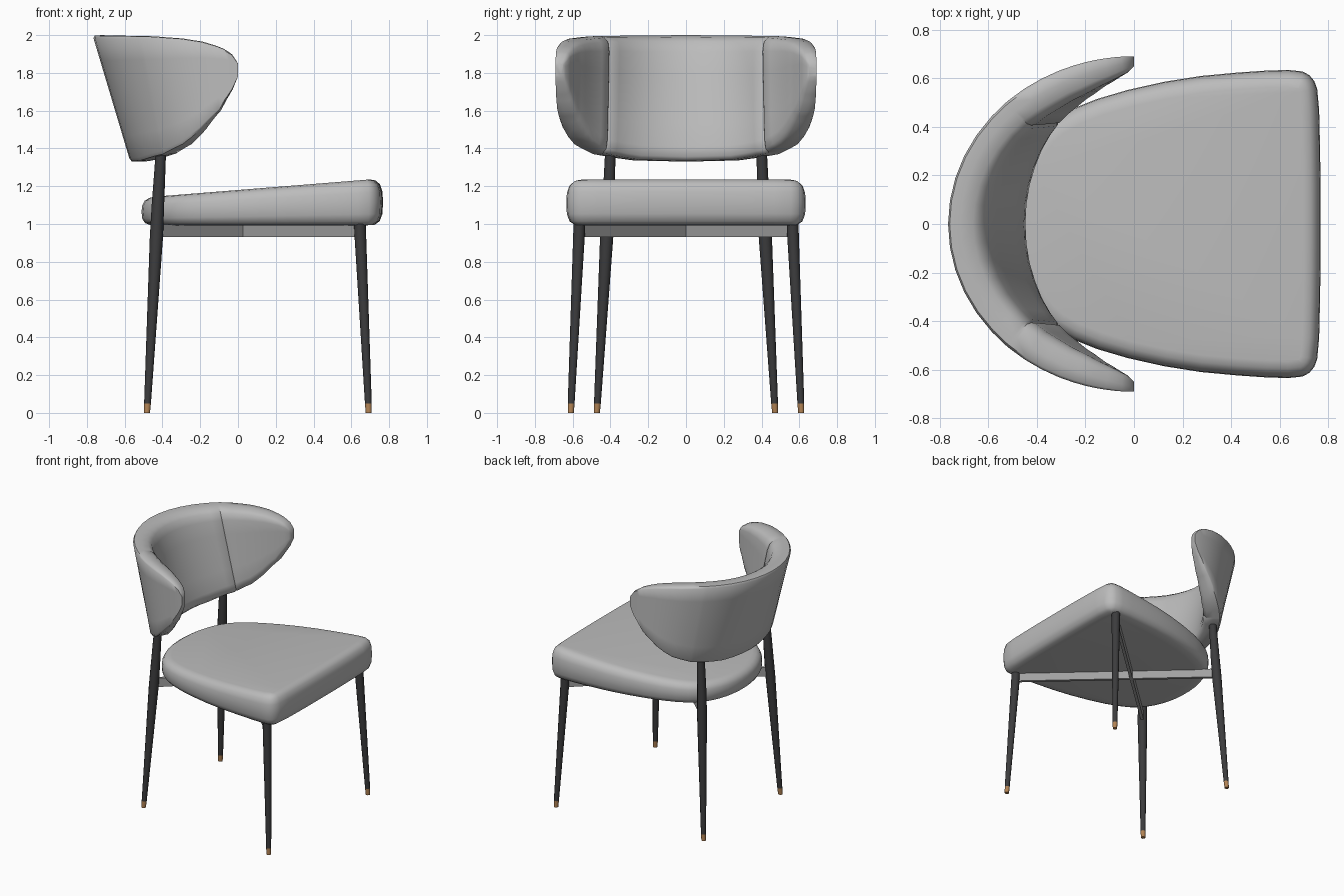
import bpy, bmesh, math
from mathutils import Vector

if "Cube" in bpy.data.objects:
    bpy.data.objects.remove(bpy.data.objects["Cube"])


def material(name, rgb):
    m = bpy.data.materials.new(name)
    m.diffuse_color = (*rgb, 1)
    m.use_nodes = True
    m.node_tree.nodes["Principled BSDF"].inputs["Base Color"].default_value = m.diffuse_color
    return m


FABRIC = material("grey fabric", (0.5, 0.5, 0.5))
METAL = material("black metal", (0.045, 0.045, 0.047))
COPPER = material("copper", (0.45, 0.23, 0.09))
BRACE = material("grey brace", (0.36, 0.36, 0.36))


def loft(name, rings, mats, rule=None, angle=40):
    """Skin a list of equal closed rings and cap both ends."""
    bm = bmesh.new()
    vs = [[bm.verts.new(p) for p in r] for r in rings]
    n = len(rings[0])
    for a, b in zip(vs, vs[1:]):
        for i in range(n):
            j = (i + 1) % n
            bm.faces.new((a[i], a[j], b[j], b[i]))
    bm.faces.new(vs[0][::-1])
    bm.faces.new(vs[-1])
    bmesh.ops.recalc_face_normals(bm, faces=bm.faces)
    if rule:
        for f in bm.faces:
            f.material_index = rule(f.calc_center_median())
    me = bpy.data.meshes.new(name)
    bm.to_mesh(me)
    bm.free()
    ob = bpy.data.objects.new(name, me)
    bpy.context.collection.objects.link(ob)
    for m in mats:
        me.materials.append(m)
    bpy.ops.object.select_all(action='DESELECT')
    ob.select_set(True)
    bpy.context.view_layer.objects.active = ob
    bpy.ops.object.shade_smooth_by_angle(angle=math.radians(angle))
    return ob


def interp(table, x):
    for (x0, y0), (x1, y1) in zip(table, table[1:]):
        if x <= x1:
            return y0 + (y1 - y0) * (x - x0) / (x1 - x0)
    return table[-1][1]


# Seat cushion: rounded plan outline, stacked with a soft edge profile
half = [(-.50, .15), (-.46, .27), (-.40, .37), (-.30, .455), (-.1, .535), (.2, .602),
        (.5, .63), (.68, .635), (.735, .605), (.76, .54), (.767, .25)]
plan = [(-.514, 0)] + half + [(.768, 0)] + [(x, -y) for x, y in reversed(half)]
pts = []
for p, q in zip(plan, plan[1:] + plan[:1]):      # corner cutting for a smooth outline
    p, q = Vector(p), Vector(q)
    pts += [p.lerp(q, .25), p.lerp(q, .75)]
count = len(pts)
normals = []
for i in range(count):
    t = (pts[(i + 1) % count] - pts[i - 1]).normalized()
    normals.append(Vector((t.y, -t.x)))


def seat_ring(inset, f):
    ring = []
    for p, n in zip(pts, normals):
        q = p + n * inset
        top = 1.148 + (q.x + .4) * .08
        ring.append((q.x, q.y, .992 + f * (top - .992)))
    return ring


profile = [(.10, 0), (.045, .015), (.018, .09), (.003, .25), (0, .5),
           (.003, .72), (.016, .88), (.04, .97), (.07, 1)]
if (pts[0] + normals[0] * .1 - Vector((.1, 0))).length > (pts[0] - Vector((.1, 0))).length:
    normals = [-n for n in normals]
loft("seat", [seat_ring(*p) for p in profile], [FABRIC], angle=50)

# Wrapping backrest: cross-section swept along a leaning elliptical arc
LOW = [(0, 1.33), (25, 1.337), (46, 1.37), (62, 1.43), (71, 1.5), (81, 1.6), (87.4, 1.71), (90, 1.78)]
HIGH = [(0, 2.0), (50, 1.995), (66, 1.982), (75, 1.965), (83, 1.935), (87.4, 1.9), (90, 1.85)]
THICK = [(0, .14), (60, .138), (72, .125), (82, .095), (88, .065), (90, .04)]
section = [(.06, .0), (0, .025), (0, .2), (0, .4), (0, .6), (0, .8), (0, .975), (.08, .997),
           (.4, 1), (.75, .985), (.93, .95), (1, .87), (1, .7), (1, .5), (1, .3),
           (1, .12), (.94, .04), (.75, .005), (.4, 0)]
SEAM = 47
steps = [0, 8, 16, 24, 32, 40, 46, SEAM, 48, 54, 60, 66, 71, 75, 78, 81, 84, 86, 87.5, 89, 90]


def back_ring(deg):
    d, ring = abs(deg), []
    th = math.radians(deg)
    lo, hi = interp(LOW, d), interp(HIGH, d)
    for s, t in section:
        z = lo + t * (hi - lo)
        a, b = .77 - .2 * (2 - z) / .67, .69
        n = Vector((math.cos(th) / a, -math.sin(th) / b)).normalized()
        depth = s * interp(THICK, d)
        if d == SEAM and s > .5:                 # stitched groove on the inner face
            depth -= .008
        ring.append((-a * math.cos(th) + n.x * depth, b * math.sin(th) + n.y * depth, z))
    return ring


angles = [-d for d in reversed(steps[1:])] + steps
loft("backrest", [back_ring(d) for d in angles], [FABRIC], angle=50)


# Tapered legs with copper tips
def leg(name, path, side):
    rings = []
    for x, y, z, r in path:
        rings.append([(x + r * math.cos(k * math.pi / 6),
                       side * y + r * math.sin(k * math.pi / 6), z) for k in range(12)])
    loft(name, rings, [METAL, COPPER], lambda c: 1 if c.z < .05 else 0)


REAR = [(-.482, .472, 0, .016), (-.479, .469, .05, .018), (-.432, .42, .93, .035),
        (-.424, .41, 1.1, .033), (-.41, .402, 1.35, .028), (-.41, .40, 1.46, .024)]
FRONT = [(.692, .61, 0, .016), (.69, .608, .05, .018), (.647, .566, .95, .031), (.645, .564, 1.03, .031)]
for side, label in ((1, "left"), (-1, "right")):
    leg("rear_leg_" + label, REAR, side)
    leg("front_leg_" + label, FRONT, side)

    # Crossed brace under the seat, rear leg to the opposite front leg
    a, b = Vector((-.43, .415 * side)), Vector((.645, -.565 * side))
    d = (b - a).normalized()
    w = Vector((-d.y, d.x)) * .011
    ends = [[(*(p + w), .93), (*(p - w), .93), (*(p - w), .998), (*(p + w), .998)] for p in (a, b)]
    loft("cross_brace_" + label, ends, [BRACE])
